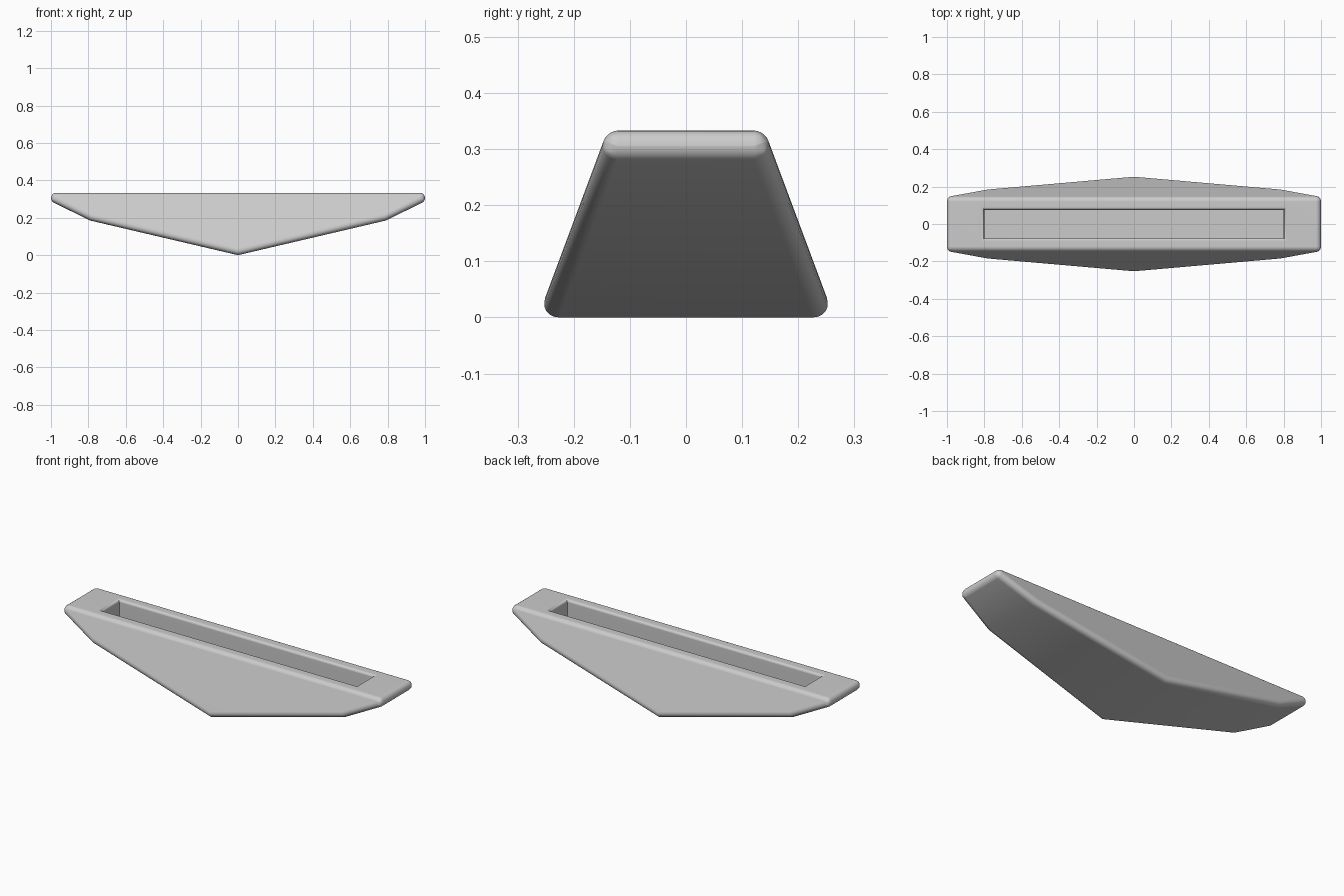
import bpy, bmesh, math

cube = bpy.data.objects.get("Cube")
if cube:
    bpy.data.objects.remove(cube, do_unlink=True)

TOP = 0.333        # height of the deck
RADIUS = 0.027     # fillet on the outer edges
RIM = 0.014        # fillet on the slot rim
MARGIN = 0.03      # flat border around the slot
SLOT_X, SLOT_Y, SLOT_DEPTH = 0.79, 0.067, 0.1
MAX_BEVEL = 0.1    # bevel width at full edge weight

grey = bpy.data.materials.new("plain grey")
grey.use_nodes = True
colour = (0.6, 0.6, 0.6, 1)
grey.diffuse_color = colour
grey.node_tree.nodes["Principled BSDF"].inputs["Base Color"].default_value = colour


def half_width(z):
    """Side walls lean outward toward the bottom."""
    return 0.14 + 0.373 * (TOP - z)


# hull: pointed profile with leaning side walls
right = [(1, TOP), (1, 0.288), (0.79, 0.185)]
profile = right + [(0, 0)] + [(-x, z) for x, z in reversed(right)]
bm = bmesh.new()
front = [bm.verts.new((x, -half_width(z), z)) for x, z in profile]
back = [bm.verts.new((x, half_width(z), z)) for x, z in profile]
bm.faces.new(front)
bm.faces.new(back)
for i in range(len(profile)):
    j = (i + 1) % len(profile)
    bm.faces.new((front[i], front[j], back[j], back[i]))
bmesh.ops.recalc_face_normals(bm, faces=bm.faces)

# slot: inset the deck, square it up and push it down
bm.normal_update()
deck = max(bm.faces, key=lambda f: f.normal.z)
bmesh.ops.inset_region(bm, faces=[deck], thickness=0.04)
for v in deck.verts:
    v.co.x = math.copysign(SLOT_X + MARGIN, v.co.x)
    v.co.y = math.copysign(SLOT_Y + MARGIN, v.co.y)
bmesh.ops.inset_region(bm, faces=[deck], thickness=MARGIN)
floor = bmesh.ops.extrude_discrete_faces(bm, faces=[deck])["faces"][0]
for v in floor.verts:
    v.co.z -= SLOT_DEPTH
bm.normal_update()

# edge weights: round the sharp convex edges only, with a constant radius
weight = bm.edges.layers.float.new("bevel_weight_edge")
for e in bm.edges:
    angle = e.calc_face_angle_signed()
    if angle > math.radians(35):
        on_rim = all(abs(v.co.y) < SLOT_Y + 0.01 for v in e.verts)
        radius = RIM if on_rim else RADIUS
        e[weight] = radius * math.tan(angle / 2) / MAX_BEVEL

mesh = bpy.data.meshes.new("slotted_base")
bm.to_mesh(mesh)
bm.free()
mesh.materials.append(grey)
base = bpy.data.objects.new("slotted_base", mesh)
bpy.context.collection.objects.link(base)

# rounded edges
bevel = base.modifiers.new("rounded_edges", "BEVEL")
bevel.limit_method = 'WEIGHT'
bevel.width = MAX_BEVEL
bevel.segments = 6
bevel.use_clamp_overlap = False
bevel.loop_slide = False

# smooth fillets with flat main faces
bpy.context.view_layer.objects.active = base
base.select_set(True)
bpy.ops.object.modifier_apply(modifier=bevel.name)
bpy.ops.object.shade_smooth_by_angle(angle=math.radians(35))
normals = base.modifiers.new("flat_face_normals", "WEIGHTED_NORMAL")
normals.keep_sharp = True
